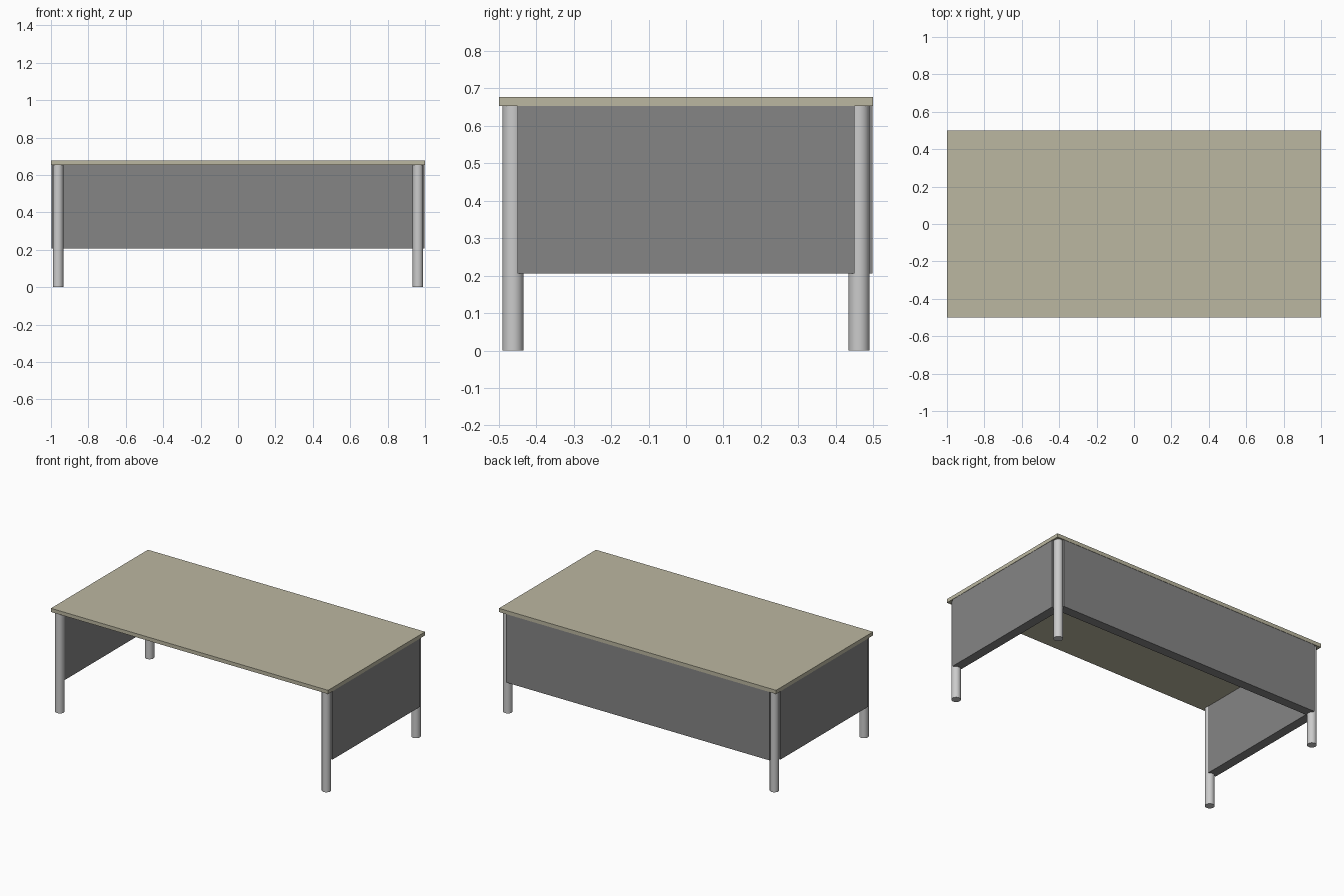
import bpy

if "Cube" in bpy.data.objects:
    bpy.data.objects.remove(bpy.data.objects["Cube"])

def material(name, rgb):
    m = bpy.data.materials.new(name)
    m.diffuse_color = (*rgb, 1)
    m.use_nodes = True
    m.node_tree.nodes["Principled BSDF"].inputs["Base Color"].default_value = m.diffuse_color
    return m

wood = material("beige top", (0.50, 0.475, 0.355))
grey = material("dark grey panel", (0.235, 0.235, 0.235))
metal = material("light grey metal", (0.60, 0.60, 0.60))

TOP_Z, UNDER_Z, PANEL_Z = 0.677, 0.653, 0.206

def box(name, lo, hi, mat):
    bpy.ops.mesh.primitive_cube_add(size=1, location=[(a + b) / 2 for a, b in zip(lo, hi)])
    o = bpy.context.object
    o.name = name
    o.scale = [b - a for a, b in zip(lo, hi)]
    bpy.ops.object.transform_apply(location=False, rotation=False, scale=True)
    o.data.materials.append(mat)

# Desk top
box("desk_top", (-1, -0.5, UNDER_Z), (1, 0.5, TOP_Z), wood)

# Privacy panels: one at the back, one on each side
box("back_panel", (-0.95, 0.437, PANEL_Z), (0.95, 0.498, UNDER_Z), grey)
box("left_panel", (-0.998, -0.45, PANEL_Z), (-0.937, 0.45, UNDER_Z), grey)
box("right_panel", (0.937, -0.45, PANEL_Z), (0.998, 0.45, UNDER_Z), grey)

# Round legs
for sx, side in ((-1, "left"), (1, "right")):
    for sy, end in ((-1, "front"), (1, "back")):
        bpy.ops.mesh.primitive_cylinder_add(vertices=32, radius=0.028, depth=UNDER_Z,
                                            location=(sx * 0.962, sy * 0.462, UNDER_Z / 2))
        leg = bpy.context.object
        leg.name = f"{end}_{side}_leg"
        leg.data.materials.append(metal)
        bpy.ops.object.shade_smooth_by_angle()
